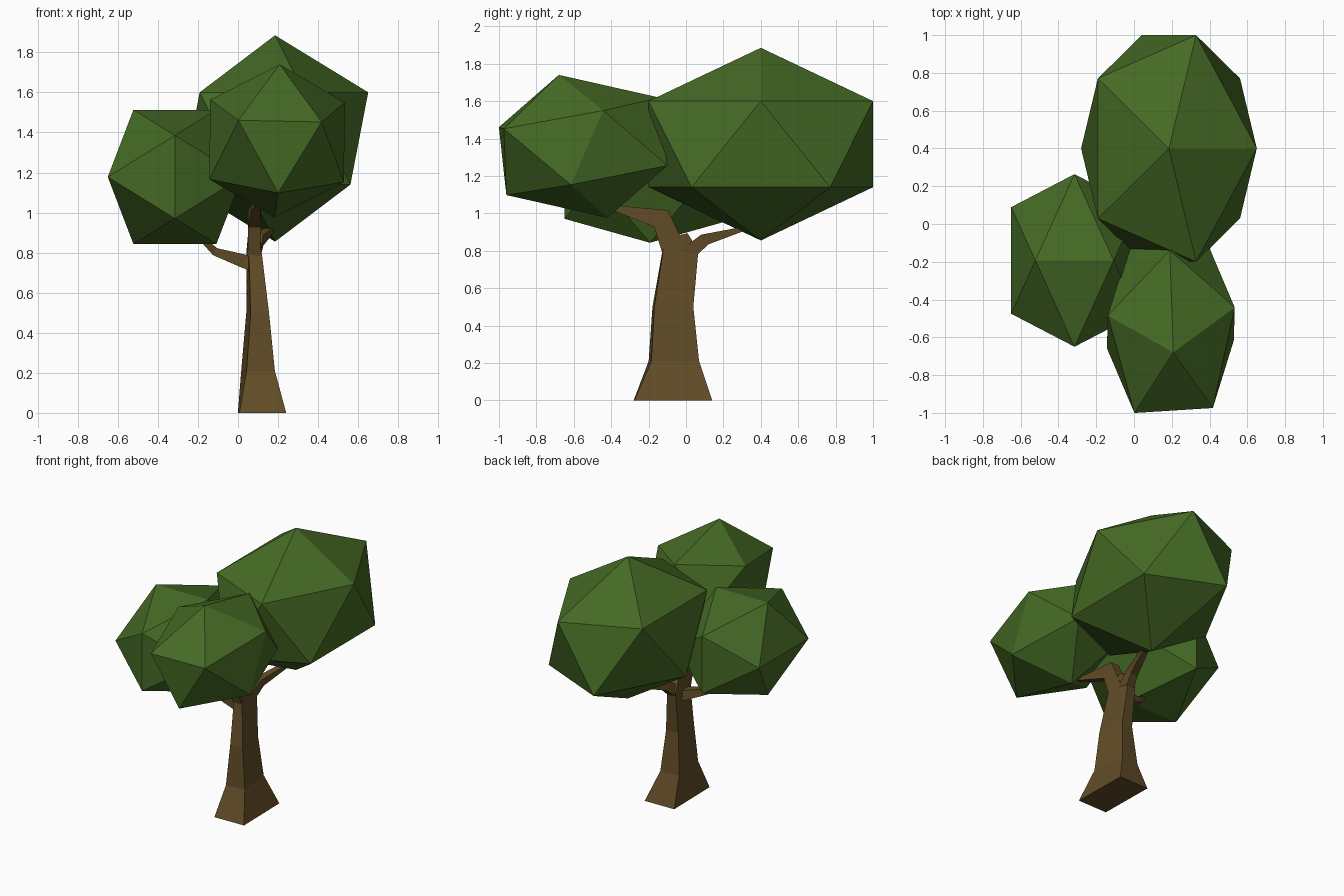
import bpy, bmesh, math
from mathutils import Vector, Matrix

if "Cube" in bpy.data.objects:
    bpy.data.objects.remove(bpy.data.objects["Cube"])


def material(name, rgb):
    m = bpy.data.materials.new(name)
    m.diffuse_color = (*rgb, 1)
    m.use_nodes = True
    m.node_tree.nodes["Principled BSDF"].inputs["Base Color"].default_value = m.diffuse_color
    return m


leaf = material("leaf green", (0.060, 0.145, 0.018))
bark = material("bark brown", (0.120, 0.072, 0.020))


def finish(bm, name, mat):
    bmesh.ops.recalc_face_normals(bm, faces=bm.faces)
    me = bpy.data.meshes.new(name)
    bm.to_mesh(me)
    bm.free()
    me.materials.append(mat)
    ob = bpy.data.objects.new(name, me)
    bpy.context.collection.objects.link(ob)
    return ob


def foliage(name, centre, shape):
    """Stretched icosahedron leaf clump."""
    bm = bmesh.new()
    bmesh.ops.create_icosphere(bm, subdivisions=1, radius=1)
    bm.transform(Matrix.Translation(centre) @ shape.to_4x4())
    finish(bm, name, leaf)


def loft(name, rings):
    """Four-sided tube; ring = centre, pitch (lean to -y), half x, half depth, yaw/turn."""
    bm = bmesh.new()
    loops = []
    for c, rot, hx, hy in rings:
        loops.append([bm.verts.new(Vector(c) + rot @ Vector((sx * hx, sy * hy, 0)))
                      for sx, sy in ((-1, -1), (1, -1), (1, 1), (-1, 1))])
    for a, b in zip(loops, loops[1:]):
        for i in range(4):
            j = (i + 1) % 4
            bm.faces.new((a[i], a[j], b[j], b[i]))
    bm.faces.new(loops[0])
    bm.faces.new(loops[-1])
    finish(bm, name, bark)


def turn(axis, deg):
    return Matrix.Rotation(math.radians(deg), 3, axis)


# Leaf clumps: upright, edge-up, and tilted
foliage("back_foliage", (0.185, 0.40, 1.37), Matrix.Diagonal((0.52, 0.705, 0.515)))
foliage("left_foliage", (-0.315, -0.193, 1.178),
        Matrix.Diagonal((0.394, 0.537, 0.394)) @ turn('Y', -31.717))
foliage("front_foliage", (0.195, -0.55, 1.358),
        Matrix(((-0.0125, -0.395, 0.013), (0.524, -0.025, -0.13), (0.10, 0.008, 0.382))))

# Trunk, slightly twisted as it rises
loft("trunk", [
    ((0.12, -0.07, 0), turn('Z', 1), 0.117, 0.208),
    ((0.10, -0.065, 0.21), turn('Z', 6), 0.071, 0.128),
    ((0.098, -0.07, 0.5), turn('Z', 6), 0.046, 0.105),
    ((0.08, -0.03, 0.8), turn('Z', 4), 0.032, 0.094),
    ((0.08, -0.055, 0.88), turn('X', 12), 0.030, 0.065)])

# Branches reaching into the clumps
loft("front_branch", [
    ((0.08, -0.06, 0.79), turn('X', 10), 0.032, 0.065),
    ((0.083, -0.133, 0.972), turn('X', 50), 0.032, 0.058),
    ((0.09, -0.37, 1.025), turn('X', 78), 0.022, 0.017),
    ((0.11, -0.50, 1.06), turn('X', 78), 0.012, 0.010)])
loft("back_branch", [
    ((0.08, 0.015, 0.79), turn('X', -15), 0.032, 0.048),
    ((0.098, 0.10, 0.86), turn('X', -55), 0.028, 0.032),
    ((0.155, 0.29, 0.912), turn('X', -72), 0.022, 0.013),
    ((0.18, 0.38, 0.94), turn('X', -72), 0.012, 0.009)])
loft("left_branch", [
    ((0.075, -0.06, 0.745), turn('Y', -75), 0.038, 0.045),
    ((0.03, -0.06, 0.757), turn('Y', -75), 0.034, 0.040),
    ((-0.115, -0.09, 0.805), turn('Y', -60), 0.020, 0.024),
    ((-0.20, -0.14, 0.89), turn('Y', -45), 0.012, 0.014)])
